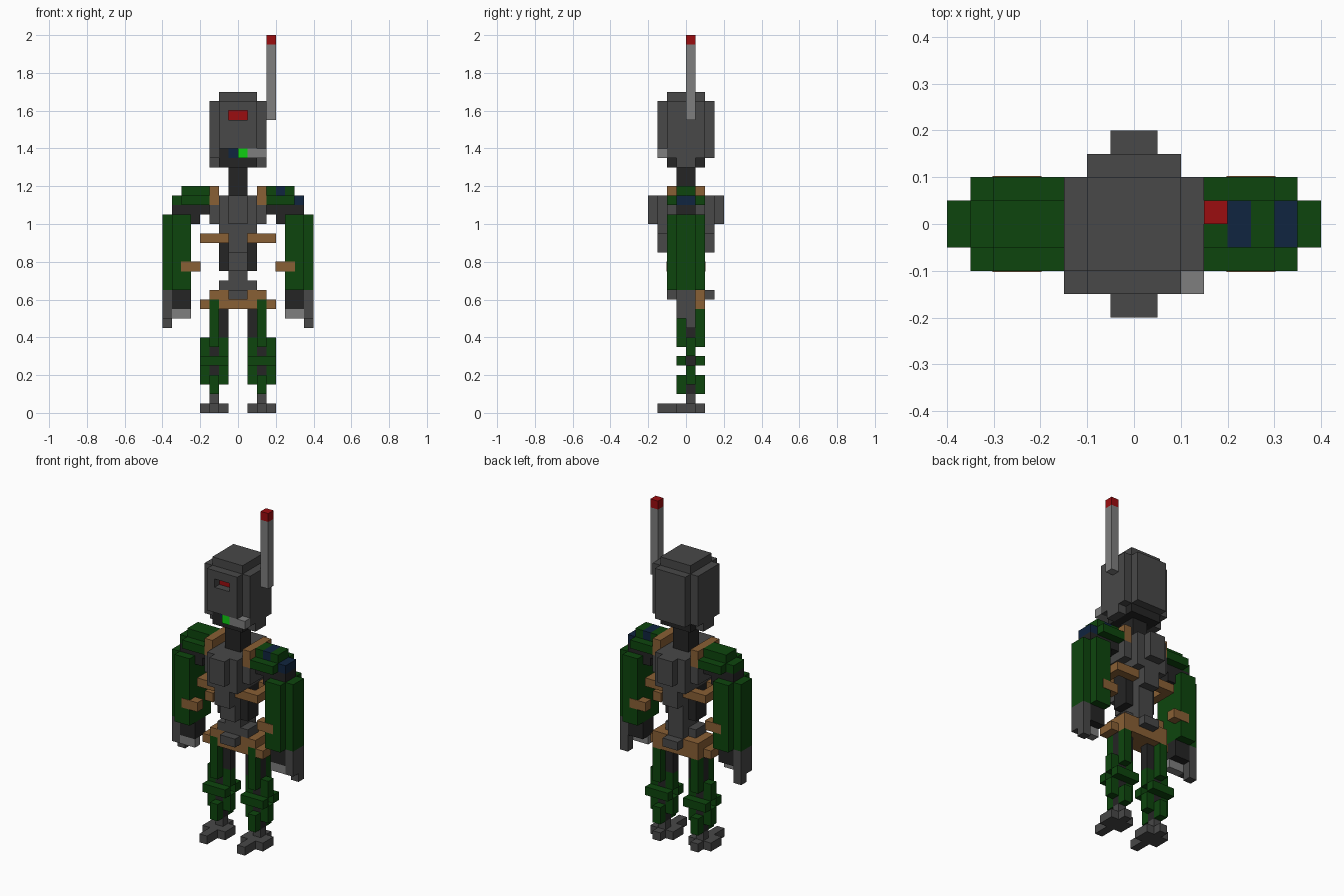
import bpy, bmesh

if "Cube" in bpy.data.objects:
    bpy.data.objects.remove(bpy.data.objects["Cube"])

U = 0.05  # size of one block


def mat(name, r, g, b):
    m = bpy.data.materials.new(name)
    m.diffuse_color = (r, g, b, 1)
    m.use_nodes = True
    m.node_tree.nodes["Principled BSDF"].inputs["Base Color"].default_value = m.diffuse_color
    return m


GRAY = mat("steel gray", .065, .065, .065)
BLACK = mat("joint black", .018, .018, .018)
GREEN = mat("armor green", .004, .06, .004)
BROWN = mat("leather brown", .25, .115, .035)
LIGHT = mat("light metal", .21, .21, .21)
RED = mat("signal red", .33, .004, .005)
BLUE = mat("navy blue", .005, .018, .05)
LIME = mat("lamp green", .005, .62, .006)


def part(name, material, *boxes, grow=0.0):
    """One object made of boxes (x0, x1, y0, y1, z0, z1) in block units."""
    bm = bmesh.new()
    for x0, x1, y0, y1, z0, z1 in boxes:
        vs = bmesh.ops.create_cube(bm, size=1)["verts"]
        for v in vs:
            v.co.x = (x0 - grow if v.co.x < 0 else x1 + grow) * U
            v.co.y = (y0 - grow if v.co.y < 0 else y1 + grow) * U
            v.co.z = (z0 - grow if v.co.z < 0 else z1 + grow) * U
    me = bpy.data.meshes.new(name)
    bm.to_mesh(me)
    bm.free()
    me.materials.append(material)
    ob = bpy.data.objects.new(name, me)
    bpy.context.collection.objects.link(ob)
    return ob


def pair(name, material, *boxes, grow=0.0):
    """The same part on both sides of the body."""
    part(name + "_left", material, *boxes, grow=grow)
    part(name + "_right", material,
         *[(-b[1], -b[0], *b[2:]) for b in boxes], grow=grow)


# Head: rounded block shell with a recessed visor slot in the front plate
part("head_shell", GRAY, (-2, 2, -2, 2, 28, 34), (-2, 2, 2, 3, 27, 33),
     (-2, 2, -1, 2, 27, 28))
pair("head_side", GRAY, (2, 3, -2, 2, 27, 33), (2, 3, -1, 1, 26, 27))
part("face_plate", GRAY, (-2, 2, -3, -2, 28, 31), (-2, 2, -3, -2, 32, 33),
     (-2, -1, -3, -2, 31, 32), (1, 2, -3, -2, 31, 32))
part("visor", RED, (-1, 1, -2.1, -2, 31, 32))
part("jaw", BLACK, (-2, 2, -2, 2, 26, 27), (-2, -1, -2, -1, 27, 28))
part("mouth_panel", BLUE, (-1, 0, -2, -1, 27, 28))
part("mouth_lamp", LIME, (0, 1, -3, -1, 27, 28))
part("mouth_pipe", LIGHT, (1, 3, -3, -2, 27, 28))
part("antenna", LIGHT, (3, 4, 0, 1, 31, 39))
part("antenna_tip", RED, (3, 4, 0, 1, 39, 40))
part("neck", BLACK, (-1, 1, -1, 1, 23, 26))

# Torso
part("chest", GRAY, (-3, 3, -2, 2, 20, 22), (-2, 2, -3, 3, 19, 23),
     (-1, 1, -4, 4, 20, 23), (-1, 1, -3, 3, 17, 20))
part("ribs", BLACK, (-2, 2, -1, 1, 15, 19))
part("spine", GRAY, (-1, 1, -2, 2, 15, 17), (-1, 1, -1, 2, 13, 15))
part("pelvis", GRAY, (-2, 2, -1, 1, 13, 14), (-1, 1, -2, 3, 12, 13))
pair("waist_strap", BROWN, (1, 3, -2, -1, 18, 19), (1, 3, 1, 2, 18, 19),
     (3, 4, -2, 2, 18, 19))
pair("shoulder_strap", BROWN, (2, 3, -2, 2, 22, 24))
part("belt", BROWN, (-2, 2, -1, 2, 11, 12))
pair("belt_side", BROWN, (2, 3, 0, 2, 11, 12), (1, 3, -1, 2, 12, 13),
     (3, 4, -1, 1, 11, 12))

# Shoulders, with blue markings on the left one
pair("shoulder_pad", GREEN, (3, 6, -2, 2, 22, 23), (3, 4, -1, 1, 23, 24),
     (5, 6, -1, 1, 23, 24))
part("shoulder_mark", BLUE, (4, 5, -1, 1, 23, 24), (6, 7, -1, 1, 22, 23))
part("shoulder_cap", GREEN, (-5, -4, -1, 1, 23, 24), (-7, -6, -1, 1, 22, 23))
pair("shoulder_joint", BLACK, (3, 7, -1, 1, 21, 22), (4, 5, -1, 1, 20, 21))

# Arms and hands
pair("arm", GREEN, (5, 7, -2, 2, 13, 21), (7, 8, -1, 1, 13, 21))
pair("elbow_strap", BROWN, (4, 6, -2, -1, 15, 16), (4, 6, 1, 2, 15, 16),
     grow=0.05)
pair("wrist", BLACK, (5, 7, -1, 1, 11, 13))
pair("hand", GRAY, (7, 8, -1, 1, 10, 13), (7, 8, 0, 1, 9, 10))
pair("fingers", LIGHT, (5, 7, -1, 0, 10, 11))

# Legs: black bone with green plates around it
pair("leg_bone", BLACK, (2, 3, 0, 1, 2, 11), (1, 2, 0, 1, 8, 11))
pair("thigh_plate", GREEN, (2, 3, -1, 0, 7, 12), (2, 3, 1, 2, 7, 11),
     (3, 4, 0, 1, 6, 8), (1, 2, 0, 1, 6, 8))
pair("knee_plate", GREEN, (1, 4, -1, 0, 5, 6), (1, 4, 1, 2, 5, 6))
pair("shin_plate", GREEN, (2, 3, -1, 0, 2, 4), (2, 3, 1, 2, 2, 4),
     (3, 4, 0, 1, 3, 5), (1, 2, 0, 1, 3, 5))

# Feet
pair("foot", GRAY, (2, 3, -3, 2, 0, 1), (1, 2, -1, 1, 0, 1),
     (3, 4, -1, 1, 0, 1), (2, 3, 0, 1, 1, 2))
